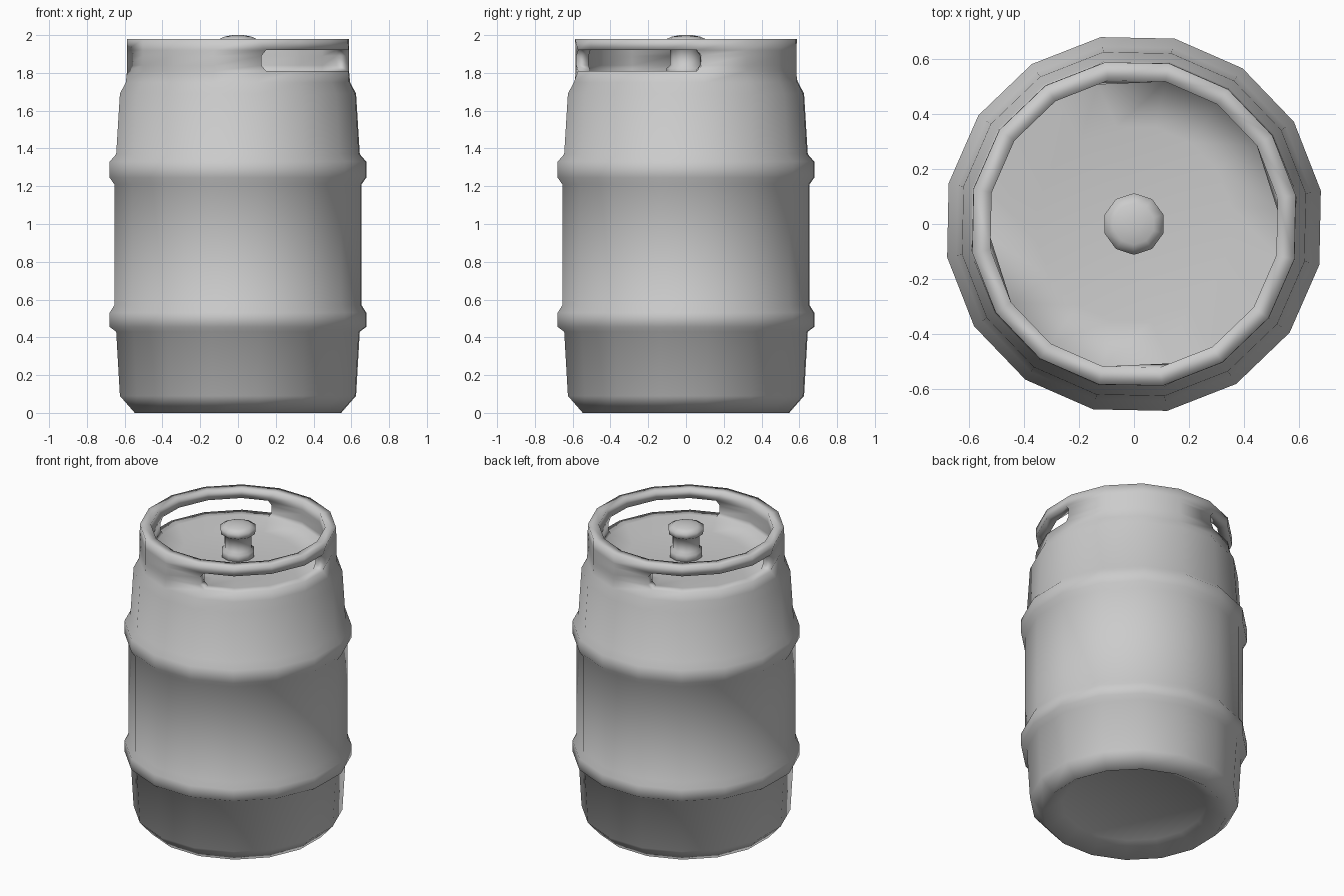
import bpy, bmesh, math
from mathutils import Vector

if "Cube" in bpy.data.objects:
    bpy.data.objects.remove(bpy.data.objects["Cube"], do_unlink=True)

steel = bpy.data.materials.new("brushed_steel")
steel.use_nodes = True
steel.diffuse_color = (0.6, 0.6, 0.6, 1)
steel.node_tree.nodes["Principled BSDF"].inputs["Base Color"].default_value = (0.6, 0.6, 0.6, 1)


def make_rings(bm, profile, sides, turn):
    """One ring of vertices for each (radius, height) of the profile."""
    rings = []
    for r, z in profile:
        angles = [math.radians(turn) + math.tau * i / sides for i in range(sides)]
        rings.append([bm.verts.new((r * math.cos(a), r * math.sin(a), z)) for a in angles])
    return rings


def skin(bm, rings, is_open=lambda row, col: False):
    """Join neighbouring rings with quads and close both ends with fans."""
    sides = len(rings[0])
    for row in range(len(rings) - 1):
        a, b = rings[row], rings[row + 1]
        for i in range(sides):
            j = (i + 1) % sides
            if not is_open(row, i):
                bm.faces.new((a[i], a[j], b[j], b[i]))
    for ring in (rings[0], rings[-1]):
        pole = bm.verts.new((0, 0, ring[0].co.z))
        for i in range(sides):
            bm.faces.new((ring[i], ring[(i + 1) % sides], pole))


def finish(bm, name):
    bmesh.ops.recalc_face_normals(bm, faces=bm.faces)
    mesh = bpy.data.meshes.new(name)
    bm.to_mesh(mesh)
    bm.free()
    mesh.materials.append(steel)
    mesh.shade_smooth()
    obj = bpy.data.objects.new(name, mesh)
    bpy.context.collection.objects.link(obj)
    return obj


# Keg shell: recessed base, ribbed barrel, collar, then inner wall and top plate
SIDES = 16
SLOT_Z = [1.81, 1.84, 1.89, 1.92]
barrel = [(0.44, 0.07), (0.555, 0), (0.635, 0.09), (0.655, 0.43), (0.69, 0.455),
          (0.69, 0.53), (0.665, 0.57), (0.665, 1.21), (0.69, 1.245), (0.69, 1.33),
          (0.655, 1.37), (0.635, 1.69), (0.603, 1.75)]
outer = [(0.598, z) for z in SLOT_Z]
rim = [(0.597, 1.98), (0.53, 1.98)]
inner = [(0.53, z) for z in reversed(SLOT_Z)]
plate = [(0.36, 1.785)]

bm = bmesh.new()
rings = make_rings(bm, barrel + outer + rim + inner + plate, SIDES, 10.1)
out_row = len(barrel)
in_row = out_row + len(outer) + len(rim)
out_rings = rings[out_row:out_row + 4]
in_rings = list(reversed(rings[in_row:in_row + 4]))

# Two opposite hand slots, each four sides wide with chamfered ends
slot_starts = (SIDES - 4, SIDES // 2 - 4)
slot_cols = {s + k for s in slot_starts for k in range(4)}
slot_rows = {first + k for first in (out_row, in_row) for k in range(3)}
for wall in (out_rings, in_rings):
    for level, ring in enumerate(wall):
        shift = 0.2 if level in (0, 3) else 0.09
        for s in slot_starts:
            for end, toward in ((s, s + 1), ((s + 4) % SIDES, s + 3)):
                ring[end].co = ring[end].co.lerp(ring[toward].co, shift)

skin(bm, rings, lambda row, col: row in slot_rows and col in slot_cols)

# Slot walls join the outer and inner skins
for s in slot_starts:
    cols = [(s + k) % SIDES for k in range(5)]
    loop = [(0, c) for c in cols] + [(1, cols[4]), (2, cols[4])]
    loop += [(3, c) for c in reversed(cols)] + [(2, cols[0]), (1, cols[0])]
    for (l0, c0), (l1, c1) in zip(loop, loop[1:] + loop[:1]):
        bm.faces.new((out_rings[l0][c0], out_rings[l1][c1],
                      in_rings[l1][c1], in_rings[l0][c0]))
finish(bm, "keg_shell")

# Mushroom valve in the middle of the top plate
bm = bmesh.new()
valve = [(0.102, 1.77), (0.102, 1.825), (0.085, 1.84), (0.085, 1.925),
         (0.108, 1.94), (0.112, 1.975), (0.075, 1.992), (0.03, 2.0)]
skin(bm, make_rings(bm, valve, 10, 90))
finish(bm, "valve")
